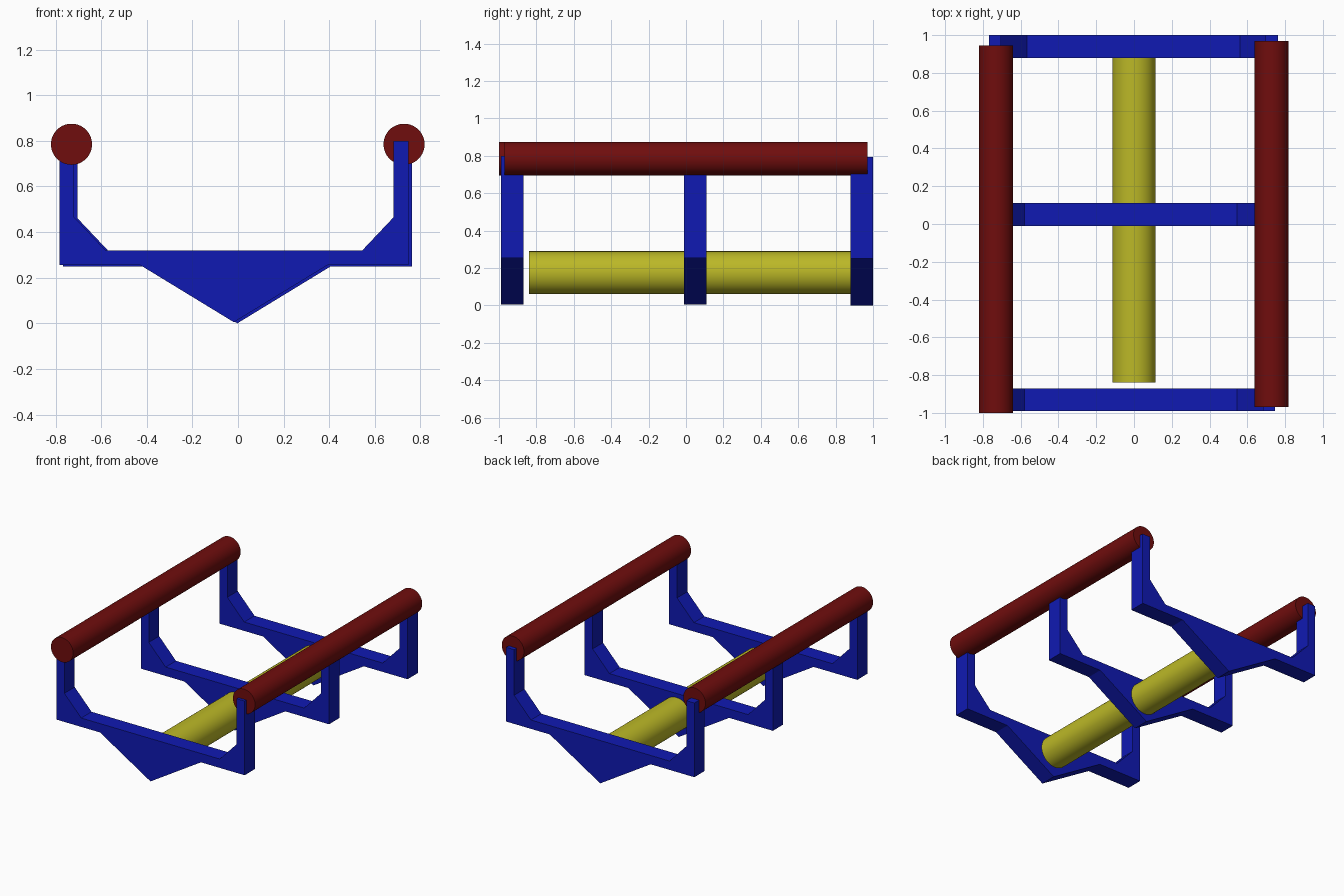
import bpy, bmesh
from math import pi, radians

if "Cube" in bpy.data.objects:
    bpy.data.objects.remove(bpy.data.objects["Cube"])


def material(name, rgb):
    m = bpy.data.materials.new(name)
    m.diffuse_color = (*rgb, 1)
    m.use_nodes = True
    m.node_tree.nodes["Principled BSDF"].inputs["Base Color"].default_value = m.diffuse_color
    return m


BLUE = material("blue", (0.005, 0.01, 0.45))
RED = material("dark_red", (0.16, 0.004, 0.004))
YELLOW = material("yellow", (0.5, 0.48, 0.02))

# Right half of the frame outline (x, z), from keel tip round to inner top edge
HALF = [(0.41, 0.255), (0.765, 0.255), (0.765, 0.80), (0.70, 0.80),
        (0.70, 0.465), (0.563, 0.32)]
OUTLINE = [(0, 0.005)] + HALF + [(-x, z) for x, z in reversed(HALF)]


def frame(name, cx, y0, y1, dz=0.0):
    bm = bmesh.new()
    face = bm.faces.new([bm.verts.new((x + cx, y0, z + dz)) for x, z in OUTLINE])
    new = bmesh.ops.extrude_face_region(bm, geom=[face], use_keep_orig=True)["geom"]
    bmesh.ops.translate(bm, vec=(0, y1 - y0, 0),
                        verts=[g for g in new if isinstance(g, bmesh.types.BMVert)])
    bmesh.ops.recalc_face_normals(bm, faces=bm.faces)
    mesh = bpy.data.meshes.new(name)
    bm.to_mesh(mesh)
    bm.free()
    mesh.materials.append(BLUE)
    bpy.context.collection.objects.link(bpy.data.objects.new(name, mesh))


def tube(name, x, z, r, y0, y1, mat):
    bpy.ops.mesh.primitive_cylinder_add(vertices=64, radius=r, depth=y1 - y0,
                                        location=(x, (y0 + y1) / 2, z),
                                        rotation=(pi / 2, 0, 0))
    ob = bpy.context.object
    ob.name = name
    ob.data.materials.append(mat)
    bpy.ops.object.shade_smooth_by_angle(angle=radians(30))


# Three cross frames with upright posts and a V keel
frame("front_frame", -0.018, -0.99, -0.87)
frame("middle_frame", -0.018, -0.01, 0.11)
frame("back_frame", -0.003, 0.88, 1.0, -0.005)

# Side rails and central roller
tube("left_rail", -0.73, 0.785, 0.09, -1.0, 0.945, RED)
tube("right_rail", 0.728, 0.785, 0.09, -0.97, 0.97, RED)
tube("centre_roller", 0, 0.175, 0.115, -0.84, 0.95, YELLOW)
